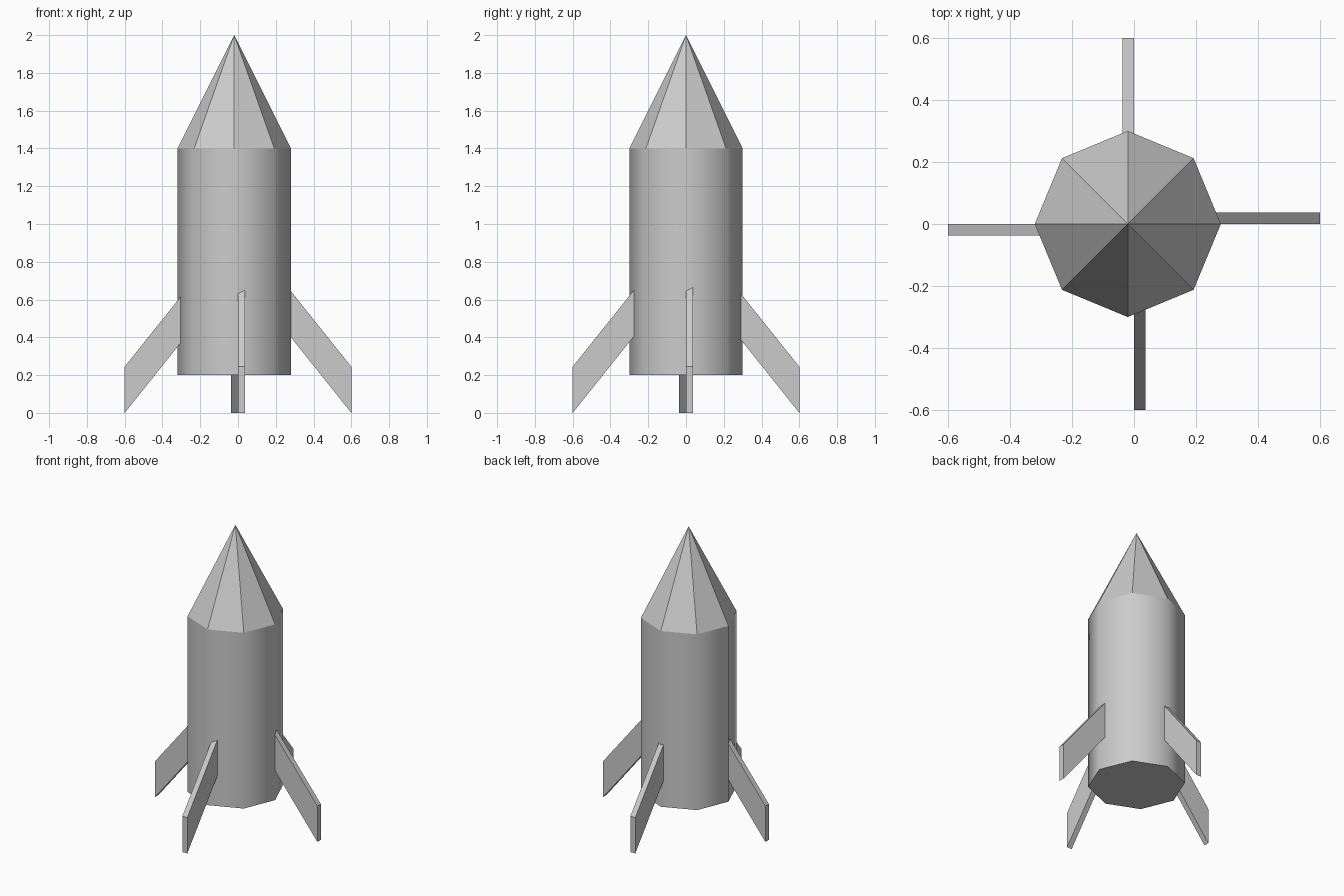
import bpy
import bmesh
import math
from mathutils import Matrix

default_cube = bpy.data.objects.get("Cube")
if default_cube:
    bpy.data.objects.remove(default_cube, do_unlink=True)

AXIS_X = -0.02      # hull axis sits slightly off the fin axis
RADIUS = 0.3
BASE_Z, SHOULDER_Z, TIP_Z = 0.2, 1.4, 2.0
SIDES = 8

grey = bpy.data.materials.new("plain grey")
grey.use_nodes = True
grey_value = (0.6, 0.6, 0.6, 1)
grey.diffuse_color = grey_value
grey.node_tree.nodes["Principled BSDF"].inputs["Base Color"].default_value = grey_value


def add_object(name, bm):
    bmesh.ops.recalc_face_normals(bm, faces=bm.faces)
    mesh = bpy.data.meshes.new(name)
    bm.to_mesh(mesh)
    bm.free()
    mesh.materials.append(grey)
    obj = bpy.data.objects.new(name, mesh)
    bpy.context.collection.objects.link(obj)
    return obj


def add_tapered(name, bottom, top, top_radius, smooth_sides):
    """Eight-sided hull section with corners on the x and y axes."""
    bm = bmesh.new()
    bmesh.ops.create_cone(bm, cap_ends=True, segments=SIDES,
                          radius1=RADIUS, radius2=top_radius, depth=top - bottom)
    bmesh.ops.remove_doubles(bm, verts=bm.verts, dist=0.0001)
    bmesh.ops.translate(bm, verts=bm.verts, vec=(AXIS_X, 0, (bottom + top) / 2))
    for face in bm.faces:
        face.smooth = smooth_sides and len(face.verts) == 4
    return add_object(name, bm)


def add_fin(name, quarter_turns):
    """Swept fin plate, turned about the origin from the +x side."""
    profile = [(0.2, 0.5), (0.6, 0.0), (0.6, 0.245), (0.2, 0.745)]
    bm = bmesh.new()
    face = bm.faces.new([bm.verts.new((x, 0, z)) for x, z in profile])
    extruded = bmesh.ops.extrude_face_region(bm, geom=[face])["geom"]
    moved = [v for v in extruded if isinstance(v, bmesh.types.BMVert)]
    bmesh.ops.translate(bm, verts=moved, vec=(0, 0.037, 0))
    bm.transform(Matrix.Rotation(quarter_turns * math.pi / 2, 4, "Z"))
    return add_object(name, bm)


# Hull and nose
add_tapered("body", BASE_Z, SHOULDER_Z, RADIUS, True)
add_tapered("nose_cone", SHOULDER_Z, TIP_Z, 0, False)

# Four fins
for turns, side in enumerate(("left", "back", "right", "front")):
    add_fin(side + "_fin", turns)
